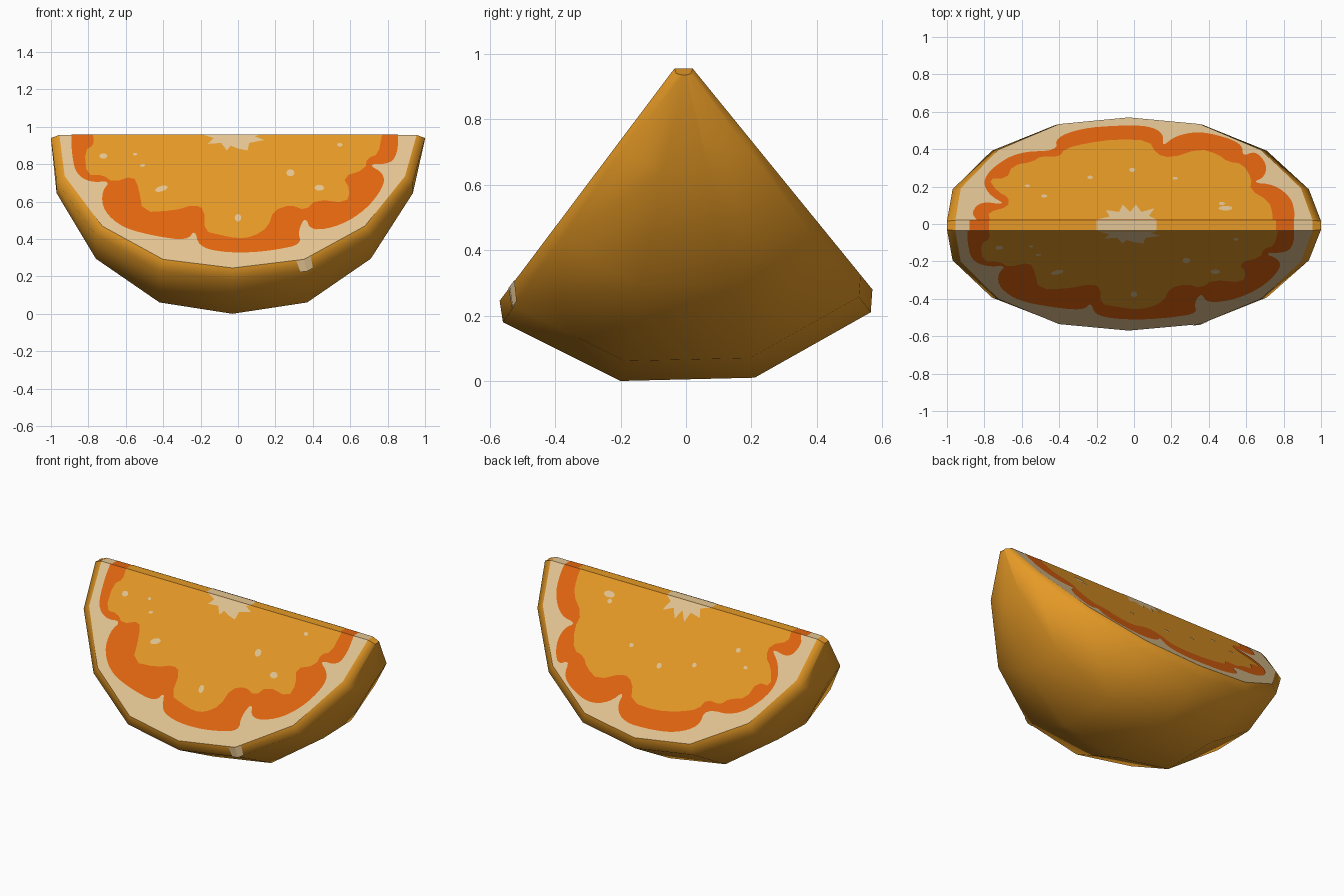
import bpy, bmesh, math
from mathutils import Vector

if "Cube" in bpy.data.objects:
    bpy.data.objects.remove(bpy.data.objects["Cube"])


def material(name, srgb):
    m = bpy.data.materials.new(name)
    lin = [((c / 255 + 0.055) / 1.055) ** 2.4 for c in srgb]
    m.diffuse_color = (*lin, 1)
    m.use_nodes = True
    m.node_tree.nodes["Principled BSDF"].inputs["Base Color"].default_value = m.diffuse_color
    return m


ORANGE = material("orange", (230, 154, 38))
CREAM = material("cream pith", (228, 197, 147))
DEEP = material("deep orange", (226, 101, 16))

# Half-round outline shared by all sections: x position and depth ratio
XS = [-1, -.97, -.76, -.42, -.03, .37, .71, .935, 1]
TS = [0, .31, .685, .935, 1, .935, .685, .31, 0]
# Sections round the wedge: (y, z) at the spine, (y, z) at the deepest point, width
SECTIONS = [((-.035, .956), (-.57, .245), .955), ((-.03, .94), (-.56, .18), 1),
            ((-.01, .935), (-.2, 0), 1), ((0, .935), (.21, .01), 1),
            ((.015, .94), (.565, .21), 1), ((.02, .956), (.57, .28), .955)]


def section_point(s, i):
    (y0, z0), (y1, z1), w = SECTIONS[s]
    t = TS[i]
    return Vector((XS[i] * w, y0 + (y1 - y0) * t, z0 + (z1 - z0) * t))


# Wedge: smooth rind, two flat cut faces, thin flat spine
bm = bmesh.new()
rings = [[bm.verts.new(section_point(s, i)) for i in range(9)] for s in range(6)]
for a, b in zip(rings, rings[1:]):
    for i in range(8):
        bm.faces.new((a[i], a[i + 1], b[i + 1], b[i])).smooth = True
for i in (0, 8):
    bm.faces.new([r[i] for r in rings])
bm.faces.new((rings[0][0], rings[0][8], rings[5][8], rings[5][0]))
for r in (rings[0], rings[5]):
    bm.faces.new(r).material_index = 1
bmesh.ops.recalc_face_normals(bm, faces=bm.faces)
me = bpy.data.meshes.new("wedge")
bm.to_mesh(me)
bm.free()
me.materials.append(ORANGE)
me.materials.append(CREAM)
bpy.context.collection.objects.link(bpy.data.objects.new("wedge", me))


def plate(name, polys, mat, out):
    """Thin painted patches, each facing along out."""
    bm = bmesh.new()
    for pts in polys:
        f = bm.faces.new([bm.verts.new(p) for p in pts])
        f.normal_update()
        if f.normal.dot(out) < 0:
            f.normal_flip()
    bmesh.ops.triangulate(bm, faces=bm.faces)
    me = bpy.data.meshes.new(name)
    bm.to_mesh(me)
    bm.free()
    me.materials.append(mat)
    bpy.context.collection.objects.link(bpy.data.objects.new(name, me))


def rounded(pts):
    """Corner cutting of an open line, keeping its ends."""
    new = [pts[0]]
    for (ax, ay), (bx, by) in zip(pts, pts[1:]):
        new += [(ax * .75 + bx * .25, ay * .75 + by * .25), (ax * .25 + bx * .75, ay * .25 + by * .75)]
    return new + [pts[-1]]


def paint(side, ratio, pith, flesh, core, seeds):
    """Layered colours on one cut face; ratio turns a view coordinate into depth."""
    (y0, z0), (y1, z1), _ = SECTIONS[0 if side == "front" else 5]
    n = Vector((0, z1 - z0, y0 - y1)).normalized()
    if n.z < 0:
        n = -n
    long = math.hypot(y1 - y0, z1 - z0)

    def place(x, t, off):
        return Vector((x, y0 + (y1 - y0) * t, z0 + (z1 - z0) * t)) + n * off

    for name, line, mat, off, steps in ((side + "_segment_skin", pith, DEEP, .002, 2),
                                        (side + "_flesh", flesh, ORANGE, .004, 1),
                                        (side + "_core", core, CREAM, .006, 0)):
        line = [(x, max(0, ratio(q))) for x, q in line]
        for _ in range(steps):
            line = rounded(line)
        plate(name, [[place(x, t, off) for x, t in line]], mat, n)
    dots = []
    for x, q, r, stretch, tilt in seeds:
        dot = []
        for k in range(10):
            a = k * math.tau / 10
            u, v = r * stretch * math.cos(a), r * math.sin(a)
            du = u * math.cos(tilt) - v * math.sin(tilt)
            dv = u * math.sin(tilt) + v * math.cos(tilt)
            dot.append(place(x + du, ratio(q) - dv / long, .006))
        dots.append(dot)
    plate(side + "_seeds", dots, CREAM, n)


# Front cut face, outlines as (x, z)
paint("front", lambda z: (.956 - z) / .711,
      [(-.89, .956), (-.89, .87), (-.87, .75), (-.79, .70), (-.68, .71), (-.73, .65), (-.72, .55),
       (-.62, .46), (-.45, .415), (-.27, .39), (-.23, .45), (-.21, .36), (-.1, .33), (.05, .325),
       (.2, .34), (.34, .37), (.32, .44), (.36, .52), (.39, .44), (.55, .47), (.69, .56), (.78, .68),
       (.78, .75), (.69, .80), (.82, .80), (.855, .87), (.855, .956)],
      [(-.775, .956), (-.77, .9), (-.82, .87), (-.81, .74), (-.72, .74), (-.67, .70), (-.56, .735),
       (-.53, .67), (-.51, .54), (-.34, .55), (-.24, .58), (-.18, .56), (-.18, .44), (-.1, .42),
       (0, .40), (.08, .41), (.16, .46), (.19, .55), (.28, .58), (.36, .55), (.42, .61), (.58, .59),
       (.60, .66), (.56, .73), (.68, .77), (.69, .83), (.75, .85), (.77, .956)],
      [(-.19, .956), (-.13, .935), (-.16, .905), (-.09, .91), (-.06, .87), (-.04, .895), (.0, .88),
       (.05, .87), (.06, .91), (.14, .925), (.09, .945), (.12, .956)],
      [(-.72, .84, .018, 1.2, .2), (-.41, .665, .018, 2, .4), (.28, .75, .024, .9, 0),
       (.435, .67, .02, 1.3, 0), (0, .51, .025, .7, 0), (.545, .9, .012, 1.2, 0),
       (-.55, .85, .009, 1.3, 0), (-.51, .79, .009, 1.6, .3)])

# Back cut face, outlines as (x, y)
paint("back", lambda y: (y - .02) / .55,
      [(-.84, .02), (-.87, .06), (-.82, .12), (-.68, .10), (-.77, .15), (-.81, .22), (-.76, .3),
       (-.62, .385), (-.41, .39), (-.42, .46), (-.28, .51), (-.1, .525), (.08, .525), (.16, .48),
       (.15, .41), (.22, .47), (.35, .495), (.5, .46), (.58, .42), (.58, .36), (.65, .39), (.71, .32),
       (.7, .25), (.63, .22), (.75, .21), (.84, .14), (.86, .06), (.855, .02)],
      [(-.77, .02), (-.78, .06), (-.67, .09), (-.67, .14), (-.73, .17), (-.78, .24), (-.68, .24),
       (-.65, .31), (-.54, .33), (-.5, .36), (-.40, .355), (-.37, .40), (-.25, .43), (-.1, .45),
       (.08, .445), (.12, .37), (.2, .35), (.35, .40), (.45, .37), (.5, .33), (.58, .32), (.63, .24),
       (.62, .18), (.72, .12), (.74, .06), (.74, .02)],
      [(-.2, .02), (-.13, .035), (-.15, .07), (-.08, .06), (-.06, .10), (-.02, .06), (.01, .10),
       (.04, .06), (.11, .08), (.08, .04), (.12, .02)],
      [(-.48, .145, .015, 1.1, 0), (-.235, .245, .015, 1, 0), (-.01, .285, .018, .9, 0),
       (.22, .24, .013, 1.1, 0), (.47, .105, .014, 1.2, 0), (.49, .08, .02, 1.9, 0),
       (-.57, .2, .01, 1.5, 0)])

# Spine colours continue across the narrow top edge
up = Vector((0, 0, 1))
for name, x0, x1, mat, z in (("spine_pith", -.955, .955, CREAM, .957), ("spine_skin", -.88, .855, DEEP, .958),
                             ("spine_flesh", -.775, .76, ORANGE, .959), ("spine_core", -.2, .12, CREAM, .96)):
    plate(name, [[(x0, -.036, z), (x1, -.036, z), (x1, .021, z), (x0, .021, z)]], mat, up)

# Small pale patch on the front rim of the rind
shift = Vector((0, -.004, -.002))
a5, b5 = section_point(0, 5), section_point(1, 5)
patch = []
for j in (4, 6):
    a = a5.lerp(section_point(0, j), .11)
    b = b5.lerp(section_point(1, j), .09)
    patch.append([p + shift for p in (a5, b5, b, a)])
plate("rim_patch", patch, CREAM, Vector((0, -1, 0)))
